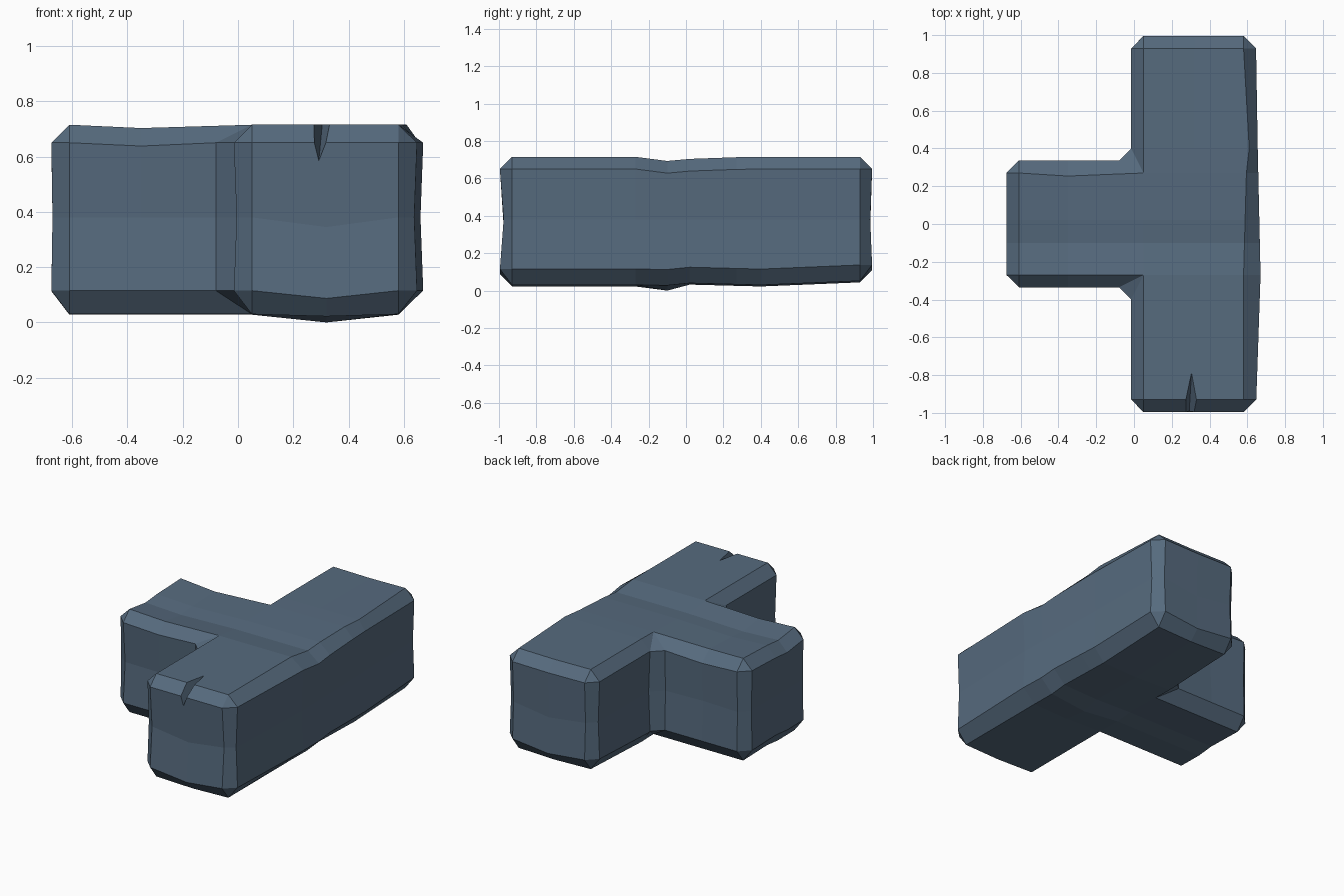
import bpy, bmesh
from mathutils import Vector

if "Cube" in bpy.data.objects:
    bpy.data.objects.remove(bpy.data.objects["Cube"])

C = 0.065                                   # chamfer width
XS = [-0.61, -0.35, 0.05, 0.32, 0.58]
YS = [-0.93, -0.27, -0.1, 0.02, 0.27, 0.4, 0.93]

stone = bpy.data.materials.new("slate blue stone")
stone.diffuse_color = (0.093, 0.145, 0.208, 1)
stone.use_nodes = True
stone.node_tree.nodes["Principled BSDF"].inputs["Base Color"].default_value = stone.diffuse_color


def curve(v, pts):
    """Piecewise linear lookup."""
    for (a, fa), (b, fb) in zip(pts, pts[1:]):
        if v <= b:
            return fa + (fb - fa) * (v - a) / (b - a)
    return pts[-1][1]


# gentle worn waves of the top and the underside
def top_z(x, y):
    z = curve(y, [(-1, .715), (-.27, .715), (-.1, .693), (.02, .704), (.27, .703), (.4, .715), (1, .715)])
    if abs(y) < 0.28:
        z = min(z + (0.01 if abs(y) > 0.2 else 0), 0.715)
        if x == -0.35:
            z -= 0.012
    return z - (0.004 if x == 0.32 and y > 0.9 else 0)


def low_z(x, y):
    z = curve(y, [(-1, .03), (-.27, .03), (-.1, .028), (.02, .04), (.4, .03), (.93, .052)])
    if x == 0.32:
        z -= 0.028 if abs(y + 0.1) < 0.05 else 0.008
    return z


bm = bmesh.new()
tops, lows = {}, {}
for x in XS:
    for y in YS:
        if x >= 0.05 or abs(y) <= 0.27:
            px = x + (curve(y, [(-1, 0), (-.27, 0), (.27, .015), (.4, .03), (.93, 0)]) if x == 0.58 else 0)
            py = y * (0.94 if x == -0.35 and y == 0.27 else 1)
            tops[x, y] = bm.verts.new((px, py, top_z(x, y)))
            lows[x, y] = bm.verts.new((x, y, low_z(x, y)))

# top and bottom surfaces
for x0, x1 in zip(XS, XS[1:]):
    for y0, y1 in zip(YS, YS[1:]):
        k = [(x0, y0), (x1, y0), (x1, y1), (x0, y1)]
        if all(p in tops for p in k):
            bm.faces.new([tops[p] for p in k])
            bm.faces.new([lows[p] for p in reversed(k)])

# outline walk: each corner is split into two outer points
corners = [(.05, -.93), (.58, -.93), (.58, .93), (.05, .93),
           (.05, .27), (-.61, .27), (-.61, -.27), (.05, -.27)]
concave = {(.05, .27), (.05, -.27)}
walls = []
for i, a in enumerate(corners):
    b = corners[(i + 1) % len(corners)]
    d = (Vector(b) - Vector(a)).normalized()
    n = Vector((d.y, -d.x))
    keys = sorted([p for p in tops
                   if abs((Vector(p) - Vector(a)).dot(n)) < 1e-4
                   and -1e-4 <= (Vector(p) - Vector(a)).dot(d) <= (Vector(b) - Vector(a)).length + 1e-4],
                  key=lambda p: Vector(p).dot(d))
    for p in keys:
        q = Vector(p) + n * C
        if p in concave:
            q += d * (2 * C if p == a else -2 * C)
        if n.x > 0.5:                        # bulging right side
            q.x += curve(p[1], [(-1, 0), (-.27, .025), (.4, .01), (1, 0)])
        dent = 0.02 if n.y < -0.5 else 0.01
        if i in (4, 5):
            dent = 0.004
        if p[0] == -0.35:
            dent = 0.015
        sag = 0.035 if p[0] == 0.32 and abs(n.y) > 0.5 else 0
        zt, zl = top_z(*p) - C, low_z(*p) + 0.085
        if sag:
            zl -= 0.02
        m = q - n * dent
        ring = [lows[p], bm.verts.new((q.x, q.y, zl)),
                bm.verts.new((m.x, m.y, 0.38 - sag)),
                bm.verts.new((q.x, q.y, zt)), tops[p]]
        walls.append(ring)

# chamfers and walls
for r, s in zip(walls, walls[1:] + walls[:1]):
    for j in range(4):
        quad = list(dict.fromkeys([r[j], s[j], s[j + 1], r[j + 1]]))
        bm.faces.new(quad)
bmesh.ops.recalc_face_normals(bm, faces=bm.faces)


def make(name, bm):
    me = bpy.data.meshes.new(name)
    bm.to_mesh(me)
    bm.free()
    me.materials.append(stone)
    ob = bpy.data.objects.new(name, me)
    bpy.context.collection.objects.link(ob)
    return ob


block = make("t_shaped_stone_block", bm)

# wedge-shaped crack in the front top edge
cb = bmesh.new()
for co in [(.305, -.78, .72), (.25, -1.03, .73), (.355, -1.03, .73), (.29, -1.03, .56)]:
    cb.verts.new(co)
bmesh.ops.convex_hull(cb, input=cb.verts)
bmesh.ops.recalc_face_normals(cb, faces=cb.faces)
cutter = make("crack_cutter", cb)
cutter.hide_render = True
cutter.hide_set(True)
mod = block.modifiers.new("crack", 'BOOLEAN')
mod.operation = 'DIFFERENCE'
mod.solver = 'EXACT'
mod.object = cutter
